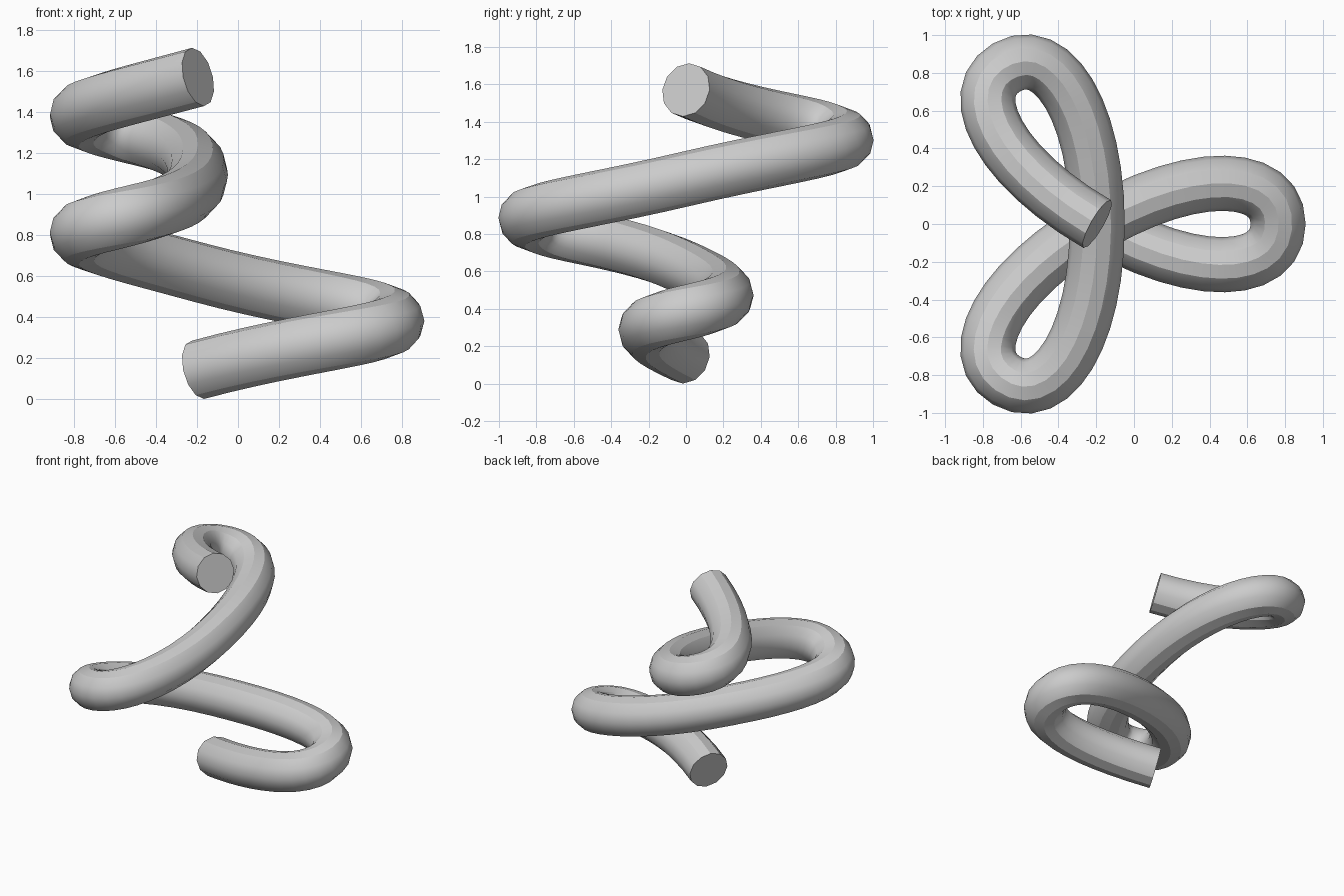
import bpy, math
from mathutils import Vector

if "Cube" in bpy.data.objects:
    bpy.data.objects.remove(bpy.data.objects["Cube"])

CENTRE_X, REACH, RADIUS = -0.195, 0.958, 0.146   # crossing axis, loop length, tube radius
CROSS_HANDLE, TIP_HANDLE = 0.60, 0.275
Z0, STEP, SLOPE = 0.14, 0.238, 0.235             # start height, rise per half loop, climb rate

def flat(angle, length):
    a = math.radians(angle)
    return Vector((math.cos(a) * length, math.sin(a) * length, 0))

# Path knots alternate between the central axis and the tips of three loops
knots = []
for axis in (0, 240, 120):
    knots.append((flat(0, 0), flat(axis - 30, CROSS_HANDLE)))
    knots.append((flat(axis, REACH), flat(axis + 90, TIP_HANDLE)))
knots.append((flat(0, 0), flat(-30, CROSS_HANDLE)))

# Round tube swept along the climbing three-loop path
curve = bpy.data.curves.new("looped_tube", 'CURVE')
curve.dimensions = '3D'
curve.twist_mode = 'Z_UP'
curve.resolution_u = 12
curve.bevel_depth = RADIUS
curve.bevel_resolution = 4
curve.use_fill_caps = True
spline = curve.splines.new('BEZIER')
spline.bezier_points.add(len(knots) - 1)
for i, (pos, tangent) in enumerate(knots):
    p = spline.bezier_points[i]
    p.handle_left_type = p.handle_right_type = 'FREE'
    co = pos + Vector((CENTRE_X, 0, Z0 + i * STEP))
    tangent = tangent + Vector((0, 0, SLOPE * tangent.length))   # even climb along the path
    p.co, p.handle_left, p.handle_right = co, co - tangent, co + tangent

tube = bpy.data.objects.new("looped_tube", curve)
bpy.context.collection.objects.link(tube)
bpy.context.view_layer.objects.active = tube
tube.select_set(True)
bpy.ops.object.convert(target='MESH')
tube = bpy.context.object

# Plain grey finish
grey = bpy.data.materials.new("light_grey")
grey.diffuse_color = (0.6, 0.6, 0.6, 1)
grey.use_nodes = True
grey.node_tree.nodes["Principled BSDF"].inputs["Base Color"].default_value = grey.diffuse_color
tube.data.materials.clear()
tube.data.materials.append(grey)
bpy.ops.object.shade_smooth_by_angle(angle=math.radians(30))

# Stand the tube on the ground
low = min(v.co.z for v in tube.data.vertices)
for v in tube.data.vertices:
    v.co.z -= low
